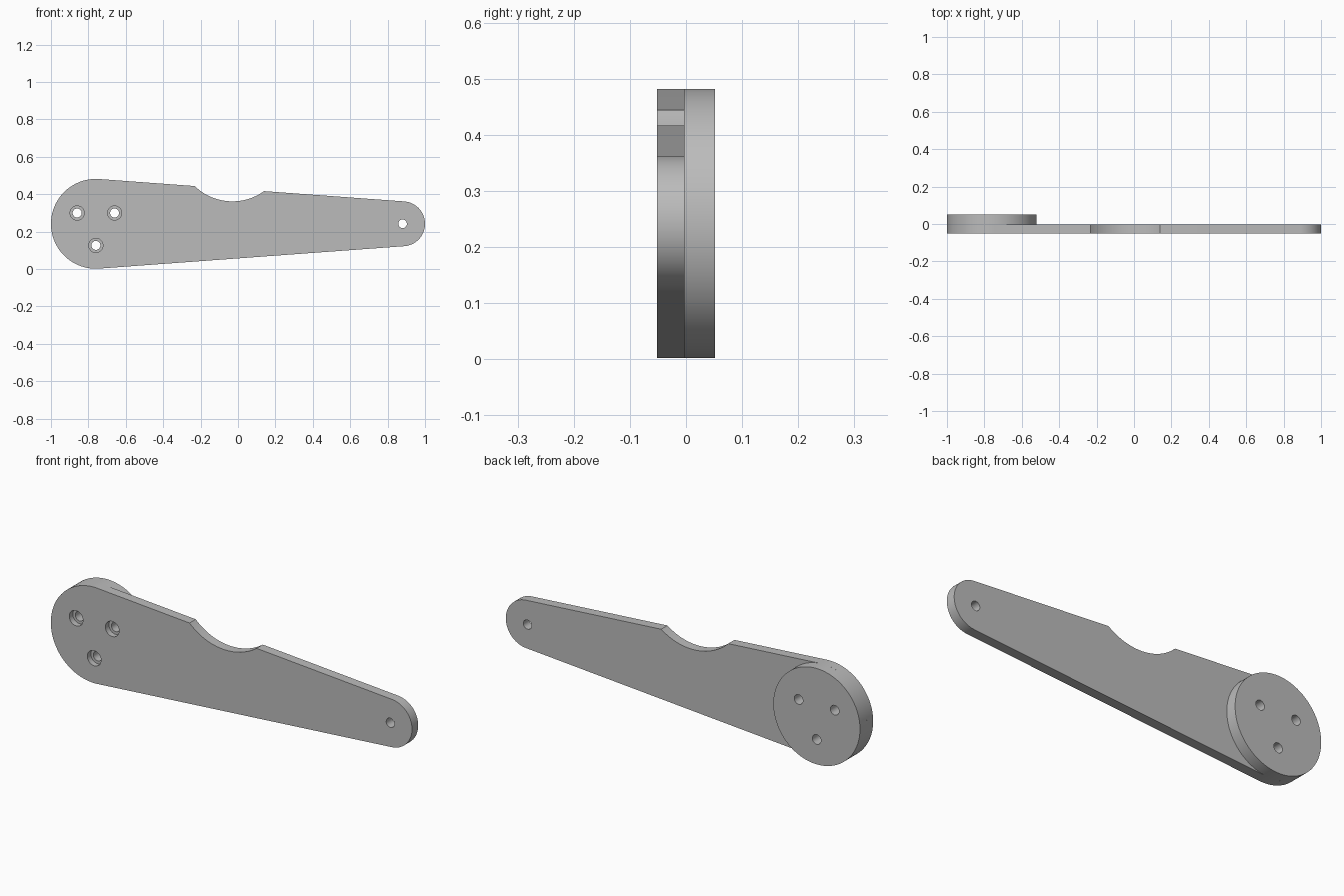
import bpy, bmesh
from math import sin, cos, pi, asin, atan2, radians

if "Cube" in bpy.data.objects:
    bpy.data.objects.remove(bpy.data.objects["Cube"], do_unlink=True)

# Dimensions
FRONT, SEAM, BACK = -0.052, -0.003, 0.052
AXIS_Z = 0.242
HUB_X, HUB_R = -0.76, 0.24
TIP_X, TIP_R = 0.88, 0.12
NOTCH_X, NOTCH_Z, NOTCH_R = -0.03, 0.652, 0.29

grey = bpy.data.materials.new("plain grey")
grey.use_nodes = True
grey.diffuse_color = (0.5, 0.5, 0.5, 1)
grey.node_tree.nodes["Principled BSDF"].inputs["Base Color"].default_value = (0.5, 0.5, 0.5, 1)


def arc(x, z, r, a0, a1, n):
    """Points along an arc, both ends included."""
    steps = [a0 + (a1 - a0) * i / n for i in range(n + 1)]
    return [(x + r * cos(a), z + r * sin(a)) for a in steps]


def circle(x, z, r, n=64):
    return arc(x, z, r, 0, 2 * pi, n)[:-1]


def prism(name, outline, y0, y1):
    """Extrude an x-z outline from y0 to y1."""
    bm = bmesh.new()
    face = bm.faces.new([bm.verts.new((x, y0, z)) for x, z in outline])
    ext = bmesh.ops.extrude_face_region(bm, geom=[face])["geom"]
    verts = [g for g in ext if isinstance(g, bmesh.types.BMVert)]
    bmesh.ops.translate(bm, verts=verts, vec=(0, y1 - y0, 0))
    bmesh.ops.recalc_face_normals(bm, faces=bm.faces)
    mesh = bpy.data.meshes.new(name)
    bm.to_mesh(mesh)
    bm.free()
    mesh.materials.append(grey)
    obj = bpy.data.objects.new(name, mesh)
    bpy.context.collection.objects.link(obj)
    return obj


def activate(obj):
    bpy.ops.object.select_all(action="DESELECT")
    obj.select_set(True)
    bpy.context.view_layer.objects.active = obj


def drill(obj, x, z, r, y0, y1):
    """Cut a round hole along y."""
    cutter = prism("hole_cutter", circle(x, z, r, 32), y0, y1)
    cutter.hide_render = True
    mod = obj.modifiers.new("hole", "BOOLEAN")
    mod.operation, mod.solver, mod.object = "DIFFERENCE", "EXACT", cutter
    activate(obj)
    bpy.ops.object.modifier_apply(modifier=mod.name)
    bpy.data.objects.remove(cutter, do_unlink=True)


# Tapered arm: two round ends joined by tangents, with a scooped top edge
tilt = asin((HUB_R - TIP_R) / (TIP_X - HUB_X))
up = pi / 2 - tilt


def notch_end(side):
    """Where the scoop circle meets the top tangent line (side -1 or 1)."""
    d = (NOTCH_X - HUB_X) * cos(up) + (NOTCH_Z - AXIS_Z) * sin(up) - HUB_R
    half = (NOTCH_R ** 2 - d ** 2) ** 0.5
    return atan2(-d * sin(up) - side * half * sin(tilt),
                 -d * cos(up) + side * half * cos(tilt))


outline = arc(HUB_X, AXIS_Z, HUB_R, 2 * pi - up, up, 64)
outline += arc(NOTCH_X, NOTCH_Z, NOTCH_R, notch_end(-1), notch_end(1), 24)
outline += arc(TIP_X, AXIS_Z, TIP_R, up, -up, 48)
arm = prism("arm_plate", outline, FRONT, SEAM)

# Round boss behind the wide end
boss = prism("hub_boss", circle(HUB_X, AXIS_Z, HUB_R, 96), SEAM, BACK)

# Three counterbored screw holes through the hub
for angle in (30, 150, 270):
    (x, z), = arc(HUB_X, AXIS_Z, 0.1155, radians(angle), 0, 1)[:1]
    drill(arm, x, z, 0.038, FRONT - 0.02, FRONT + 0.028)
    for part in (arm, boss):
        drill(part, x, z, 0.024, FRONT - 0.1, BACK + 0.1)

# Pivot hole at the narrow end
drill(arm, TIP_X, AXIS_Z, 0.023, FRONT - 0.1, BACK + 0.1)

for part in (arm, boss):
    activate(part)
    bpy.ops.object.shade_smooth_by_angle(angle=radians(30))
